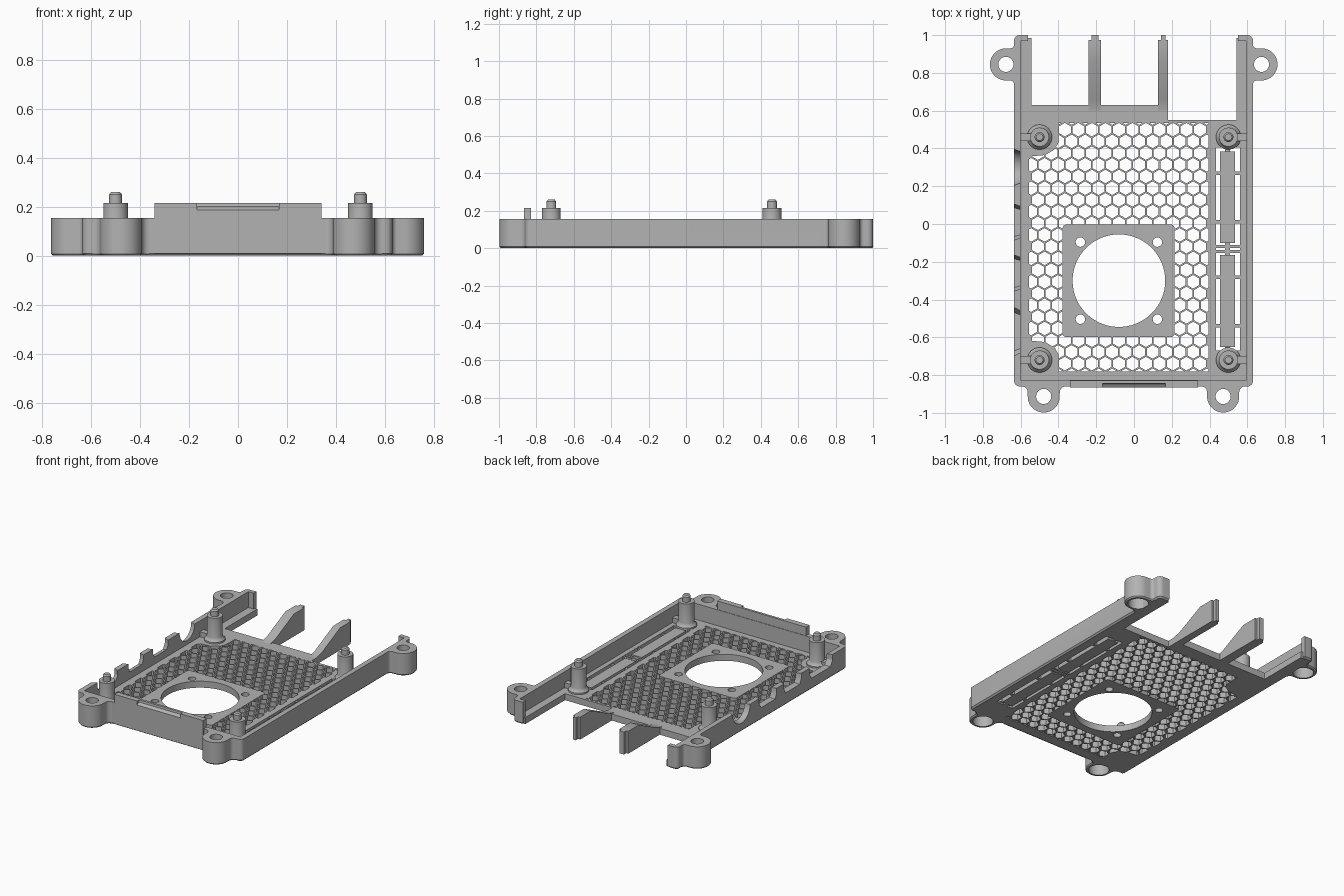
import bpy, bmesh
from math import sin, cos, pi, radians, sqrt
from mathutils import Matrix, Vector

old = bpy.data.objects.get("Cube")
if old:
    bpy.data.objects.remove(old, do_unlink=True)

grey = bpy.data.materials.new("plain grey")
grey.use_nodes = True
grey.diffuse_color = (0.45, 0.45, 0.45, 1)
grey.node_tree.nodes["Principled BSDF"].inputs["Base Color"].default_value = (0.45, 0.45, 0.45, 1)

FLOOR, RIM = 0.045, 0.155
BOSSES = [(x, y) for x in (-0.5, 0.5) for y in (-0.72, 0.46)]


def finish(name, bm):
    bmesh.ops.recalc_face_normals(bm, faces=bm.faces)
    me = bpy.data.meshes.new(name)
    bm.to_mesh(me)
    bm.free()
    me.materials.append(grey)
    ob = bpy.data.objects.new(name, me)
    bpy.context.collection.objects.link(ob)
    return ob


def add_prism(bm, pts, z0, z1):
    low = bm.faces.new([bm.verts.new((x, y, z0)) for x, y in pts])
    ext = bmesh.ops.extrude_face_region(bm, geom=[low], use_keep_orig=True)
    top = [g for g in ext["geom"] if isinstance(g, bmesh.types.BMVert)]
    bmesh.ops.translate(bm, verts=top, vec=(0, 0, z1 - z0))


def prism(name, pts, z0, z1, chamfer=0.0, round_if=None, radius=0.03):
    bm = bmesh.new()
    add_prism(bm, pts, z0, z1)
    if round_if:
        edges = [e for e in bm.edges if abs(e.verts[0].co.z - e.verts[1].co.z) > 0.01
                 and round_if(e.verts[0].co)]
        bmesh.ops.bevel(bm, geom=edges, offset=radius, segments=6, profile=0.5, affect='EDGES')
    if chamfer:
        edges = [e for e in bm.edges if all(abs(v.co.z - z0) < 1e-5 for v in e.verts)]
        bmesh.ops.bevel(bm, geom=edges, offset=chamfer, segments=1, affect='EDGES')
    return finish(name, bm)


def rect(x0, x1, y0, y1):
    return [(x0, y0), (x1, y0), (x1, y1), (x0, y1)]


def circle(x, y, r, n=48):
    return [(x + r * cos(2 * pi * i / n), y + r * sin(2 * pi * i / n)) for i in range(n)]


def side_prism(name, pts, x0, x1):
    """Extrude a (y, z) profile along x."""
    ob = prism(name, pts, x0, x1)
    ob.data.transform(Matrix(((0, 0, 1, 0), (1, 0, 0, 0), (0, 1, 0, 0), (0, 0, 0, 1))))
    return ob


def lathe(name, x, y, profile, n=40):
    bm = bmesh.new()
    rings = [[bm.verts.new((px, py, z)) for px, py in circle(x, y, r, n)] for r, z in profile]
    for a, b in zip(rings, rings[1:]):
        for i in range(n):
            bm.faces.new((a[i], a[(i + 1) % n], b[(i + 1) % n], b[i]))
    bm.faces.new(rings[0])
    bm.faces.new(rings[-1])
    return finish(name, bm)


def cut(ob, cutter, keep=False):
    mod = ob.modifiers.new("cut", 'BOOLEAN')
    mod.operation, mod.solver, mod.object = 'DIFFERENCE', 'EXACT', cutter
    bpy.context.view_layer.objects.active = ob
    bpy.ops.object.modifier_apply(modifier=mod.name)
    if not keep:
        bpy.data.objects.remove(cutter, do_unlink=True)


def clip(poly, axis, limit, sign):
    """Keep the part of a polygon on one side of an axis-aligned line."""
    out = []
    for a, b in zip(poly, poly[1:] + poly[:1]):
        da, db = sign * (a[axis] - limit), sign * (b[axis] - limit)
        if da >= 0:
            out.append(a)
        if da * db < 0:
            out.append(tuple(Vector(a).lerp(Vector(b), da / (da - db))))
    return out


# Outer rim wall, open at the back with short inward returns
wall = prism("rim_wall", [(-0.635, 1), (-0.635, -0.86), (0.63, -0.86), (0.63, 1), (0.55, 1), (0.55, 0.97),
                          (0.595, 0.97), (0.595, -0.825), (-0.6, -0.825), (-0.6, 0.97), (-0.56, 0.97),
                          (-0.56, 1)], 0, RIM, 0.01,
             lambda c: abs(c.x) > 0.62)

# Port openings in the right-hand wall, flared outward
def port(y, pts, grow):
    bm = bmesh.new()
    rings = []
    for x, s in ((-0.66, grow), (-0.58, 1.0)):
        rings.append([bm.verts.new((x, y + a * s, RIM + b * s)) for a, b in pts])
    n = len(pts)
    for i in range(n):
        bm.faces.new((rings[0][i], rings[0][(i + 1) % n], rings[1][(i + 1) % n], rings[1][i]))
    for r in rings:
        bm.faces.new(r)
    cut(wall, finish("port_cutter", bm))


def slot(w, d):
    return [(-w, 0.05), (-w, -d * 0.5), (-w * 0.8, -d), (w * 0.8, -d), (w, -d * 0.5), (w, 0.05)]


port(0.3, circle(0, 0, 0.075, 32), 1.4)
port(0.01, slot(0.075, 0.055), 1.4)
port(-0.26, slot(0.075, 0.055), 1.4)
port(-0.57, slot(0.1, 0.06), 1.4)

# Floor plate
floor = prism("floor", [(-0.62, -0.85), (0.615, -0.85), (0.615, 0.985), (0.542, 0.985), (0.542, 0.55),
                        (0.18, 0.55), (0.18, 0.63), (-0.542, 0.63), (-0.542, 0.985), (-0.62, 0.985)],
              0, FLOOR)

# Honeycomb ventilation, clipped to its panel
pitch, web = 0.0715, 0.009
bm = bmesh.new()
for row in range(-14, 15):
    for col in range(-10, 10):
        cx = -0.08 + (col + 0.5 * (row % 2)) * pitch
        cy = -0.12 + row * pitch * sqrt(3) / 2
        r = (pitch - web) / sqrt(3)
        if -0.34 < cx < 0.175 and -0.56 < cy < -0.04:
            continue
        if cx < -0.43 and (cy > 0.4 or cy < -0.68):
            continue
        poly = [(cx + r * sin(k * pi / 3), cy + r * cos(k * pi / 3)) for k in range(6)]
        for axis, limit, sign in ((0, -0.555, 1), (0, 0.395, -1), (1, -0.78, 1), (1, 0.535, -1)):
            poly = clip(poly, axis, limit, sign) if poly else poly
        if len(poly) > 2:
            xs, ys = [p[0] for p in poly], [p[1] for p in poly]
            if max(xs) - min(xs) > 0.008 and max(ys) - min(ys) > 0.008:
                add_prism(bm, poly, -0.05, 0.1)
cut(floor, finish("honeycomb_cutter", bm))
cut(floor, prism("fan_cutter", rect(-0.36, 0.195, -0.58, -0.02), -0.05, 0.1))
cut(floor, prism("vent_cutter", rect(0.435, 0.562, -0.67, 0.405), -0.05, 0.1))

# Fan mount with a large opening and four screw holes
fan = prism("fan_mount", rect(-0.378, 0.215, -0.598, -0.003), 0, FLOOR,
            round_if=lambda c: True, radius=0.02)
cut(fan, prism("fan_hole", circle(-0.08, -0.3, 0.245, 96), -0.05, 0.1))
for sx in (-1, 1):
    for sy in (-1, 1):
        cut(fan, prism("screw_hole", circle(-0.08 + sx * 0.204, -0.3 + sy * 0.204, 0.025, 24), -0.05, 0.1))

# Solid pads under the two bosses beside the honeycomb
for name, y, s in (("front_pad", -0.72, 1), ("back_pad", 0.46, -1)):
    prism(name, [(-0.58, y - s * 0.08), (-0.4, y - s * 0.08), (-0.4, y + s * 0.03), (-0.42, y + s * 0.065),
                 (-0.47, y + s * 0.095), (-0.58, y + s * 0.105)], 0, FLOOR)

# Side vent: two long bars held by thin bridges
for y0, y1 in ((-0.65, -0.165), (-0.1, 0.385)):
    prism("vent_bar", rect(0.455, 0.535, y0, y1), 0, FLOOR)
    for t in (0.23, 0.76):
        y = y0 + (y1 - y0) * t
        prism("vent_bridge", rect(0.43, 0.57, y - 0.009, y + 0.009), 0, FLOOR - 0.005)
for y in (-0.146, -0.119):
    prism("vent_cross_bridge", rect(0.43, 0.57, y - 0.008, y + 0.008), 0, FLOOR - 0.005)
for y in (-0.66, -0.133, 0.395):
    prism("vent_link", rect(0.483, 0.507, y - 0.04, y + 0.04), 0, FLOOR - 0.008)

# Board bosses with locating pins and a rib to the wall
for x, y in BOSSES:
    lathe("board_boss", x, y, [(0.066, 0.01), (0.066, 0.055), (0.055, 0.065), (0.05, 0.08), (0.05, 0.215),
                               (0.026, 0.215), (0.026, 0.25), (0.018, 0.26)])
    s = 1 if x > 0 else -1
    prism("boss_rib", rect(*sorted((x + s * 0.04, x + s * 0.105)), y - 0.02, y + 0.02), 0.01, 0.08)

# Mounting ears with through holes, counterbored from below
def ear(name, x, y, turn, edge, fillet):
    r = 0.085
    half = [(r + fillet, -edge - 0.025)]
    half += [(r + fillet * (1 - sin(a)), -edge + fillet * (1 - cos(a)))
             for a in [radians(k * 15) for k in range(7)]]
    half += [(r * cos(a), r * sin(a)) for a in [radians(k * 7.5) for k in range(1, 12)]]
    pts = half + [(0, r)] + [(-u, v) for u, v in reversed(half)]
    c, s = cos(turn), sin(turn)
    ob = prism(name, [(x + u * c - v * s, y + u * s + v * c) for u, v in pts], 0, RIM, 0.008)
    for radius, top in ((0.04, 0.3), (0.064, 0.1)):
        tool = prism("ear_cutter", circle(x, y, radius), -0.05, top)
        cut(ob, tool, keep=True)
        cut(wall, tool)


ear("front_right_ear", -0.478, -0.913, pi, 0.053, 0.03)
ear("front_left_ear", 0.472, -0.913, pi, 0.053, 0.03)
ear("back_right_ear", -0.678, 0.845, pi / 2, 0.043, 0.02)
ear("back_left_ear", 0.675, 0.845, -pi / 2, 0.045, 0.02)

# Raised front tab with a shallow finger notch
tab = prism("front_tab", rect(-0.34, 0.34, -0.866, -0.828), 0.01, 0.215)
cut(tab, side_prism("notch_cutter", [(-0.9, 0.185), (-0.866, 0.187), (-0.846, 0.2), (-0.84, 0.25),
                                     (-0.9, 0.25)], -0.167, 0.167))

# Rear prongs: sloping fins with a narrow tongue at the tip
for x0, x1 in ((-0.24, -0.175), (0.128, 0.18)):
    side_prism("rear_prong", [(0.56, 0), (0.975, 0), (0.975, RIM), (0.86, RIM), (0.66, 0.06), (0.6, FLOOR),
                              (0.56, FLOOR - 0.003)], x0, x1)
    side_prism("prong_tongue", [(0.96, 0), (1, 0), (1, RIM), (0.96, RIM)], x0 + 0.016, x1 - 0.014)

# Smooth curved sides while keeping edges sharp
for ob in bpy.context.collection.objects:
    if ob.type == 'MESH' and grey.name in ob.data.materials:
        bpy.ops.object.select_all(action='DESELECT')
        ob.select_set(True)
        bpy.context.view_layer.objects.active = ob
        bpy.ops.object.shade_smooth_by_angle(angle=radians(30))
